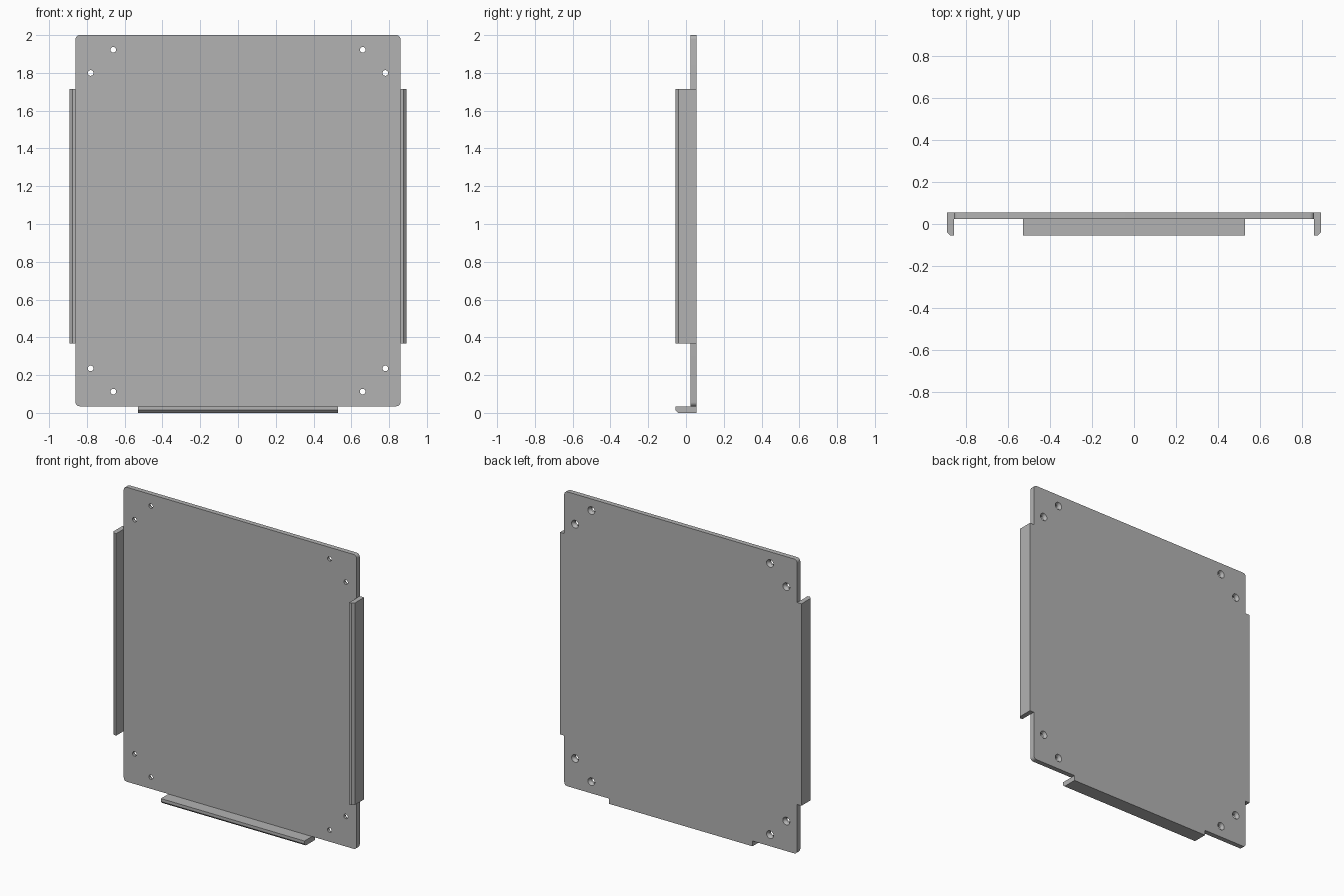
import bpy, bmesh, math
from mathutils import Vector

cube = bpy.data.objects.get("Cube")
if cube:
    bpy.data.objects.remove(cube, do_unlink=True)

metal = bpy.data.materials.new("grey_metal")
metal.use_nodes = True
GREY = (0.45, 0.45, 0.45, 1)
metal.diffuse_color = GREY
metal.node_tree.nodes["Principled BSDF"].inputs["Base Color"].default_value = GREY

FRONT, BACK = 0.023, 0.056      # sheet faces along y
LIP = -0.056                    # front edge of the folded flanges
WIDE, LOW, HIGH = 0.86, 0.035, 2.0
OUT = 0.892                     # outer face of the side flanges


def finish(name, bm):
    bmesh.ops.recalc_face_normals(bm, faces=bm.faces)
    mesh = bpy.data.meshes.new(name)
    bm.to_mesh(mesh)
    bm.free()
    mesh.materials.append(metal)
    obj = bpy.data.objects.new(name, mesh)
    bpy.context.collection.objects.link(obj)
    return obj


def prism(name, outline, sweep):
    """Extrude a closed outline along a vector."""
    bm = bmesh.new()
    face = bm.faces.new([bm.verts.new(p) for p in outline])
    ext = bmesh.ops.extrude_face_region(bm, geom=[face])
    verts = [g for g in ext["geom"] if isinstance(g, bmesh.types.BMVert)]
    bmesh.ops.translate(bm, verts=verts, vec=Vector(sweep))
    return finish(name, bm)


# Main panel with rounded corners
radius, steps = 0.022, 6
outline = []
for i, (sx, z) in enumerate([(1, HIGH - radius), (-1, HIGH - radius),
                             (-1, LOW + radius), (1, LOW + radius)]):
    for k in range(steps + 1):
        a = math.pi / 2 * (i + k / steps)
        outline.append((sx * (WIDE - radius) + radius * math.cos(a), FRONT,
                        z + radius * math.sin(a)))
panel = prism("main_panel", outline, (0, BACK - FRONT, 0))

# Countersunk screw holes, wider at the back
bm = bmesh.new()
middle = (LOW + HIGH) / 2
segments = 24
for dx, dz in [(0.66, 0.905), (0.78, 0.782)]:
    for sx in (-1, 1):
        for sz in (-1, 1):
            rings = []
            for y, r in [(FRONT - 0.01, 0.015), (FRONT + 0.016, 0.015),
                         (BACK, 0.026), (BACK + 0.01, 0.026)]:
                rings.append([bm.verts.new((sx * dx + r * math.cos(math.tau * k / segments), y,
                                            middle + sz * dz + r * math.sin(math.tau * k / segments)))
                              for k in range(segments)])
            for a, b in zip(rings, rings[1:]):
                for k in range(segments):
                    n = (k + 1) % segments
                    bm.faces.new((a[k], a[n], b[n], b[k]))
            bm.faces.new(rings[0])
            bm.faces.new(rings[-1])
cutter = finish("hole_cutter", bm)
cutter.hide_render = True
mod = panel.modifiers.new("holes", "BOOLEAN")
mod.object = cutter
mod.operation = 'DIFFERENCE'
mod.solver = 'EXACT'
bpy.context.view_layer.objects.active = panel
panel.select_set(True)
bpy.ops.object.modifier_apply(modifier=mod.name)
bpy.data.objects.remove(cutter, do_unlink=True)
bpy.ops.object.shade_smooth_by_angle(angle=math.radians(25))


def flange_section(inner, outer):
    """Section as (distance outward, y), chamfered on the outer front edge."""
    c = 0.015
    return [(inner, BACK), (outer, BACK), (outer, LIP + c), (outer - c, LIP), (inner, LIP)]


# Side flanges folded forward
for side, sx in (("left", 1), ("right", -1)):
    prism(side + "_flange",
          [(sx * d, y, 0.367) for d, y in flange_section(WIDE, OUT)], (0, 0, 1.348))

# Bottom flange folded forward
prism("bottom_flange",
      [(-0.53, y, -d) for d, y in flange_section(-LOW, 0)], (1.06, 0, 0))
